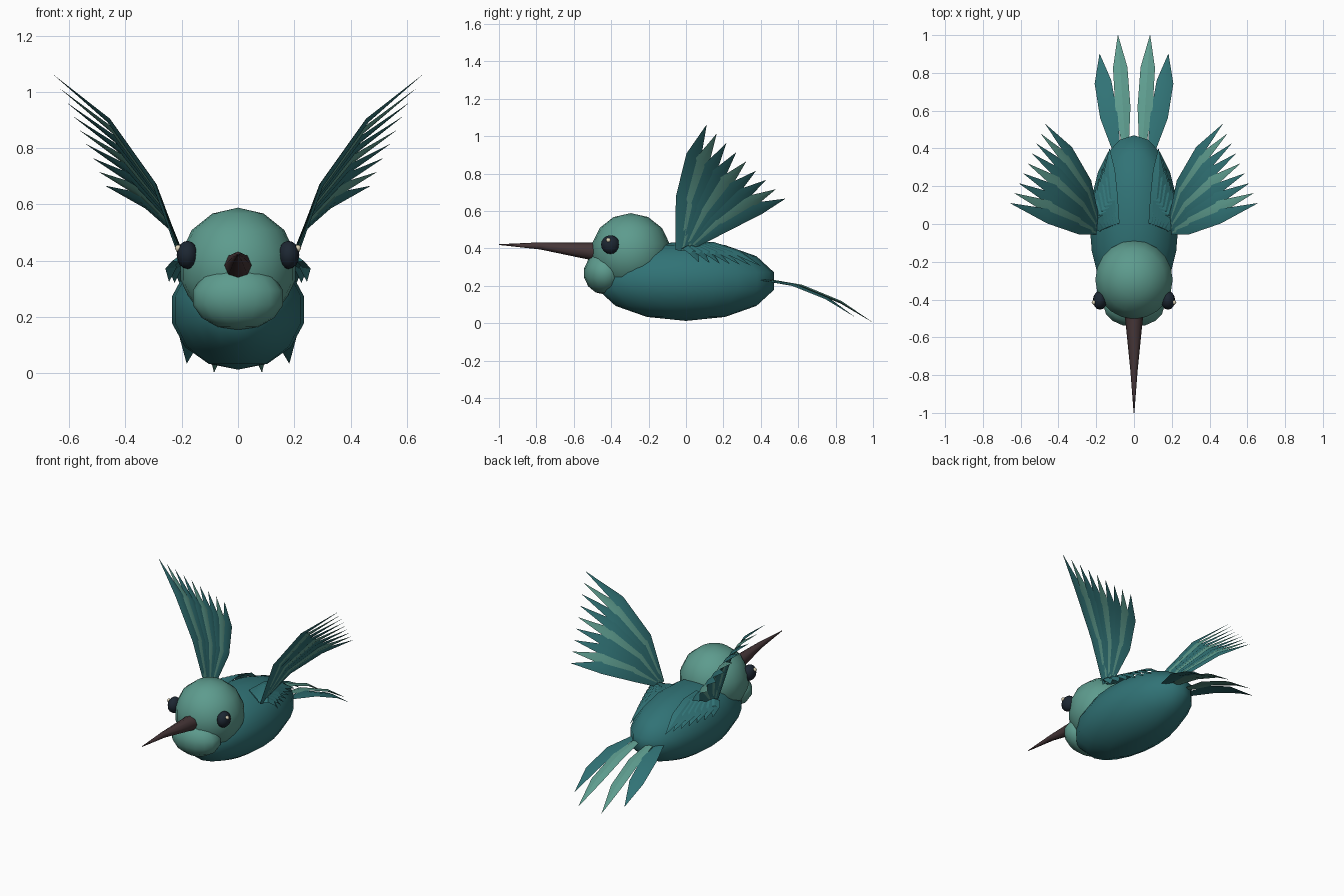
import bpy
import bmesh
from math import radians
from mathutils import Vector

cube = bpy.data.objects.get("Cube")
if cube:
    bpy.data.objects.remove(cube, do_unlink=True)


def material(name, r, g, b):
    m = bpy.data.materials.new(name)
    m.use_nodes = True
    m.diffuse_color = (r, g, b, 1)
    bsdf = next(n for n in m.node_tree.nodes if n.type == "BSDF_PRINCIPLED")
    bsdf.inputs["Base Color"].default_value = (r, g, b, 1)
    bsdf.inputs["Roughness"].default_value = 0.8
    return m


TEAL = material("deep teal", 0.03, 0.17, 0.18)
SAGE = material("sage green", 0.11, 0.33, 0.27)
BROWN = material("dark brown", 0.06, 0.036, 0.038)
NAVY = material("eye navy", 0.012, 0.02, 0.032)
CREAM = material("cream", 0.75, 0.68, 0.5)


def finish(bm, name, mats, angle):
    bmesh.ops.recalc_face_normals(bm, faces=bm.faces[:])
    mesh = bpy.data.meshes.new(name)
    bm.to_mesh(mesh)
    bm.free()
    for m in mats:
        mesh.materials.append(m)
    ob = bpy.data.objects.new(name, mesh)
    bpy.context.collection.objects.link(ob)
    bpy.ops.object.select_all(action="DESELECT")
    ob.select_set(True)
    bpy.context.view_layer.objects.active = ob
    bpy.ops.object.shade_smooth_by_angle(angle=radians(angle))
    return ob


def ellipsoid(name, centre, radii, mat, segments=16, rings=7):
    bm = bmesh.new()
    bmesh.ops.create_uvsphere(bm, u_segments=segments, v_segments=rings, radius=1)
    for v in bm.verts:
        v.co = Vector(c + r * p for c, r, p in zip(centre, radii, v.co))
    return finish(bm, name, [mat], 60)


def loft(bm, rings, mat_index=0):
    """Skin a list of equal-sized point rings and cap both ends."""
    loops = [[bm.verts.new(p) for p in ring] for ring in rings]
    n = len(loops[0])
    faces = [bm.faces.new((a[i], a[(i + 1) % n], b[(i + 1) % n], b[i]))
             for a, b in zip(loops, loops[1:]) for i in range(n)]
    faces += [bm.faces.new(loops[0]), bm.faces.new(loops[-1])]
    for f in faces:
        f.material_index = mat_index


def feather(bm, side, root, tip, bulge, normal, width, mat_index):
    """Thin curved blade with a diamond cross-section."""
    root, tip, bulge, normal = map(Vector, (root, tip, bulge, normal))
    across = normal.cross(tip - root).normalized()
    rings = []
    for t, w in ((0, 0.4), (0.35, 0.95), (0.7, 0.9), (1, 0.02)):
        p = root.lerp(tip, t) + bulge * (4 * t * (1 - t))
        a = across * (width * w / 2)
        h = normal.normalized() * (0.008 * w)
        ring = [p + a, p + h, p - a, p - h]
        rings.append([Vector((side * q.x, q.y, q.z)) for q in ring])
    loft(bm, rings, mat_index)


# Body, head and throat
ellipsoid("body", (0, 0, 0.225), (0.241, 0.482, 0.213), TEAL, 20)
ellipsoid("head", (0, -0.295, 0.378), (0.21, 0.213, 0.21), SAGE, 20)
ellipsoid("throat", (0, -0.435, 0.268), (0.165, 0.112, 0.115), SAGE)

# Beak: tapered rings along y
bm = bmesh.new()
ring = bmesh.ops.create_circle(bm, segments=8, radius=1)["verts"]
unit = [v.co.copy() for v in ring]
bm.clear()
loft(bm, [[(r * p.x, y, z + r * p.y) for p in unit] for y, z, r in
          ((-0.46, 0.38, 0.052), (-0.54, 0.387, 0.043),
           (-0.78, 0.413, 0.019), (-1, 0.42, 0.002))])
finish(bm, "beak", [BROWN], 60)

for side, label in ((1, "left"), (-1, "right")):
    # Eye and its highlight
    ellipsoid(label + "_eye", (side * 0.18, -0.404, 0.42),
              (0.038, 0.05, 0.05), NAVY, 12, 8)
    ellipsoid(label + "_eye_highlight", (side * 0.212, -0.415, 0.444),
              (0.012, 0.012, 0.012), CREAM, 8, 6)

    # Raised wing: a fan of nine flight feathers
    bm = bmesh.new()
    normal = Vector((-0.83, 0.145, 0.54))
    for i in range(9):
        t = i / 8
        root = Vector((0.2, -0.04, 0.39)).lerp(Vector((0.19, 0.02, 0.405)), t)
        tip = Vector((0.655, 0.11, 1.06)).lerp(Vector((0.47, 0.53, 0.665)), t)
        bulge = normal * (0.085 - 0.025 * t) + Vector((0, -0.04 * (1 - t), 0))
        feather(bm, side, root, tip, bulge, normal, 0.09,
                1 if i % 3 == 1 else 0)
    finish(bm, label + "_wing", [TEAL, SAGE], 20)

    # Short covert feathers lying over the back and flank
    bm = bmesh.new()
    for i in range(7):
        t = i / 6
        root = Vector((0.17, -0.03, 0.395)).lerp(Vector((0.09, 0, 0.425)), t)
        tip = Vector((0.245, 0.07, 0.325)).lerp(Vector((0.13, 0.4, 0.305)), t)
        feather(bm, side, root, tip, (0.015, 0, 0.04), (0.45, 0.15, 0.88),
                0.075, 0)
    finish(bm, label + "_covert_feathers", [TEAL], 20)

    # Tail: a light inner and a dark outer feather
    bm = bmesh.new()
    feather(bm, side, (0.045, 0.4, 0.24), (0.085, 1, 0.003),
            (0, 0.01, 0.045), (0, 0.35, 0.93), 0.085, 1)
    feather(bm, side, (0.09, 0.38, 0.235), (0.182, 0.9, 0.035),
            (0.012, 0.01, 0.045), (0.15, 0.35, 0.92), 0.1, 0)
    finish(bm, label + "_tail_feathers", [TEAL, SAGE], 20)
